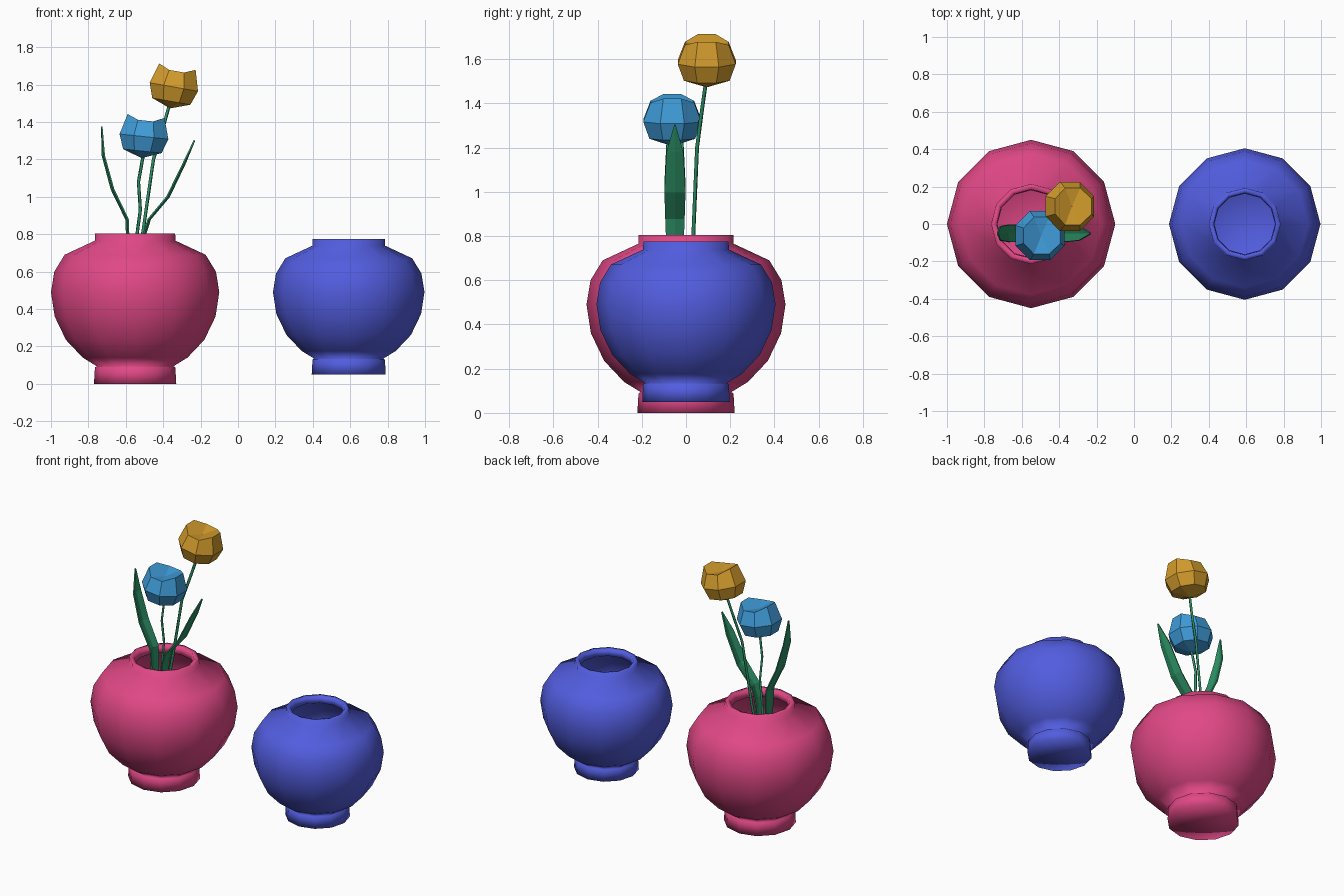
import bpy
import bmesh
import math
from mathutils import Matrix, Vector

cube = bpy.data.objects.get("Cube")
if cube:
    bpy.data.objects.remove(cube, do_unlink=True)


def material(name, rgb):
    m = bpy.data.materials.new(name)
    m.use_nodes = True
    m.diffuse_color = (*rgb, 1)
    m.node_tree.nodes["Principled BSDF"].inputs["Base Color"].default_value = (*rgb, 1)
    return m


PINK = material("pink glaze", (0.75, 0.065, 0.24))
INDIGO = material("indigo glaze", (0.085, 0.11, 0.74))
ORANGE = material("orange petal", (0.65, 0.33, 0.025))
SKY = material("sky blue petal", (0.05, 0.33, 0.69))
GREEN = material("leaf green", (0.025, 0.28, 0.13))


def add_object(name, data, mat):
    ob = bpy.data.objects.new(name, data)
    bpy.context.collection.objects.link(ob)
    data.materials.append(mat)
    return ob


def mesh_object(name, bm, mat, smooth=False):
    bmesh.ops.recalc_face_normals(bm, faces=bm.faces)
    for f in bm.faces:
        f.smooth = smooth
    me = bpy.data.meshes.new(name)
    bm.to_mesh(me)
    bm.free()
    return add_object(name, me, mat)


# Vase: twelve-sided lathe, (radius, height) from foot up the outside and down the inside
VASE = [(0, 0), (0.22, 0), (0.215, 0.088), (0.205, 0.094), (0.28, 0.14),
        (0.37, 0.235), (0.43, 0.36), (0.45, 0.49), (0.432, 0.6), (0.377, 0.69),
        (0.216, 0.765), (0.214, 0.805), (0.185, 0.803), (0.18, 0.755),
        (0.35, 0.66), (0.42, 0.49), (0.34, 0.24), (0.19, 0.13), (0, 0.12)]


def vase(name, mat, x, z, scale):
    bm = bmesh.new()
    verts = [bm.verts.new((r, 0, h)) for r, h in VASE]
    edges = [bm.edges.new(pair) for pair in zip(verts, verts[1:])]
    bmesh.ops.spin(bm, geom=verts + edges, cent=(0, 0, 0), axis=(0, 0, 1),
                   angle=math.tau, steps=12)
    bmesh.ops.remove_doubles(bm, verts=bm.verts, dist=0.0005)
    bmesh.ops.transform(bm, matrix=Matrix.Translation((x, 0, z)) @ Matrix.Scale(scale, 4),
                        verts=bm.verts)
    mesh_object(name, bm, mat, smooth=True)


vase("pink_vase", PINK, -0.55, 0, 1)
vase("indigo_vase", INDIGO, 0.592, 0.05, 0.9)


# Flower heads: coarse spheres whose crown is folded into a valley between two petals
def flower(name, mat, centre, tilt):
    bm = bmesh.new()
    bmesh.ops.create_uvsphere(bm, u_segments=8, v_segments=4, radius=1,
                              matrix=Matrix.Rotation(math.pi / 8, 4, "Z"))
    for v in bm.verts:
        ring = v.co.xy.normalized() if v.co.xy.length > 0.1 else Vector((0, 0))
        if v.co.z > 0.3:
            radius, height = 0.107, 0.068 + 0.046 * abs(ring.x)
        elif v.co.z < -0.3:
            radius, height = 0.112, -0.116 + 0.038 * ring.length
        else:
            radius, height = 0.142, 0
        v.co = (ring.x * radius, ring.y * radius, height)
    bmesh.ops.transform(bm, verts=bm.verts, matrix=Matrix.Translation(centre)
                        @ Matrix.Rotation(math.radians(tilt), 4, "Y"))
    mesh_object(name, bm, mat)


flower("blue_flower", SKY, (-0.503, -0.062, 1.322), 6)
flower("orange_flower", ORANGE, (-0.343, 0.094, 1.587), 10)


# Stems: thin bent tubes
def stem(name, points):
    cu = bpy.data.curves.new(name, "CURVE")
    cu.dimensions = "3D"
    cu.bevel_depth = 0.009
    cu.bevel_resolution = 0
    cu.use_fill_caps = True
    sp = cu.splines.new("POLY")
    sp.points.add(len(points) - 1)
    for p, co in zip(sp.points, points):
        p.co = (*co, 1)
    add_object(name, cu, GREEN)


stem("blue_flower_stem", [(-0.56, -0.03, 0.5), (-0.54, -0.035, 0.8), (-0.522, -0.04, 0.93),
                          (-0.532, -0.05, 1.08), (-0.507, -0.06, 1.22)])
stem("orange_flower_stem", [(-0.56, 0.02, 0.5), (-0.51, 0.033, 0.8), (-0.452, 0.05, 1.2),
                            (-0.395, 0.075, 1.39), (-0.37, 0.088, 1.48)])


# Leaves: creased blades, each row is (x, z, half width)
def leaf(name, rows, fold):
    bm = bmesh.new()
    strips = [[bm.verts.new((x + fold * (1 - abs(s)) * w / 0.047, -0.05 + s * w, z))
               for s in (-1, 0, 1)] for x, z, w in rows]
    for a, b in zip(strips, strips[1:]):
        for i in range(2):
            bm.faces.new((a[i], a[i + 1], b[i + 1], b[i]))
    ob = mesh_object(name, bm, GREEN)
    thick = ob.modifiers.new("thickness", "SOLIDIFY")
    thick.thickness = 0.008
    thick.offset = 0


leaf("right_leaf", [(-0.57, 0.5, 0.03), (-0.585, 0.8, 0.04), (-0.588, 0.88, 0.043),
                    (-0.665, 1.04, 0.047), (-0.715, 1.22, 0.038), (-0.728, 1.375, 0.003)], -0.012)
leaf("left_leaf", [(-0.53, 0.5, 0.03), (-0.505, 0.8, 0.04), (-0.48, 0.88, 0.043),
                   (-0.38, 1.0, 0.047), (-0.292, 1.18, 0.038), (-0.233, 1.302, 0.003)], 0.012)
